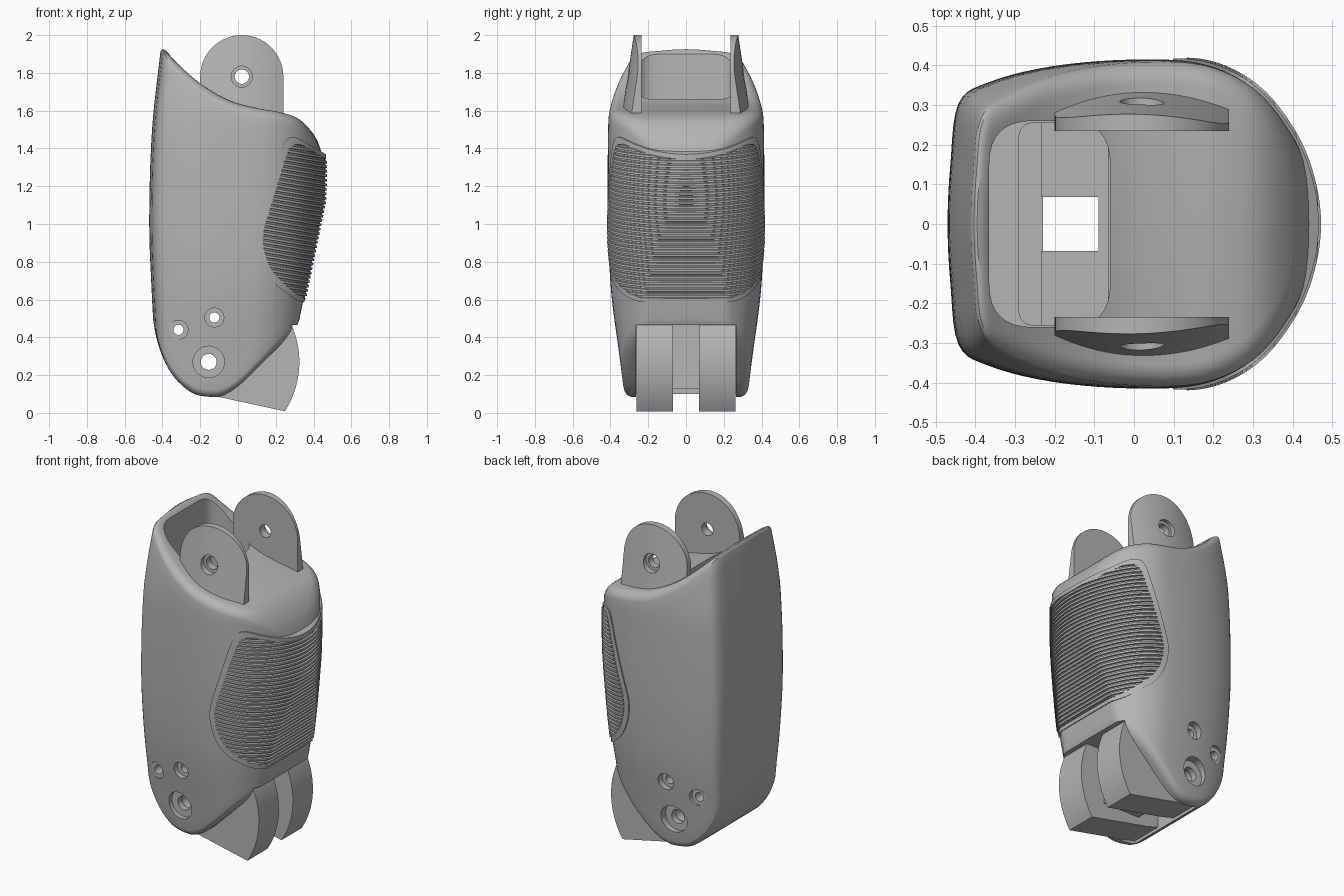
import bpy, bmesh
from math import sin, cos, radians, pi, atan
from mathutils import Vector

if "Cube" in bpy.data.objects:
    bpy.data.objects.remove(bpy.data.objects["Cube"])

grey = bpy.data.materials.new("mid grey")
grey.use_nodes = True
grey.diffuse_color = (0.46, 0.46, 0.46, 1)
grey.node_tree.nodes["Principled BSDF"].inputs["Base Color"].default_value = grey.diffuse_color


def make(name, verts, faces):
    bm = bmesh.new()
    vs = [bm.verts.new(v) for v in verts]
    for f in faces:
        bm.faces.new([vs[i] for i in f])
    bmesh.ops.recalc_face_normals(bm, faces=bm.faces)
    me = bpy.data.meshes.new(name)
    bm.to_mesh(me)
    bm.free()
    me.materials.append(grey)
    ob = bpy.data.objects.new(name, me)
    bpy.context.collection.objects.link(ob)
    return ob


def prism(name, pts, a, b, axis="y"):
    n = len(pts)
    place = (lambda p, d: (p[0], d, p[1])) if axis == "y" else (lambda p, d: (p[0], p[1], d))
    verts = [place(p, d) for d in (a, b) for p in pts]
    sides = [(i, (i + 1) % n, n + (i + 1) % n, n + i) for i in range(n)]
    return make(name, verts, sides + [range(n), range(n, 2 * n)])


def circle(x, z, r, start=0, end=360, n=40):
    full = end - start == 360
    return [(x + r * cos(radians(start + (end - start) * i / n)),
             z + r * sin(radians(start + (end - start) * i / n))) for i in range(n + (not full))]


def rounded(pts, r, n=8):
    # polygon with each corner replaced by a curve
    out = []
    for i, p in enumerate(pts):
        p = Vector(p)
        a, b = Vector(pts[i - 1]) - p, Vector(pts[(i + 1) % len(pts)]) - p
        a, b = (p + v.normalized() * min(r, v.length * 0.45) for v in (a, b))
        for k in range(n + 1):
            t = k / n
            out.append(tuple(a * (1 - t) ** 2 + p * 2 * t * (1 - t) + b * t * t))
    return out


def box(x0, x1, z0, z1):
    return [(x0, z0), (x1, z0), (x1, z1), (x0, z1)]


def curve(pts):
    # smooth interpolation through (key, value) points
    def slope(i):
        a, b = pts[max(i - 1, 0)], pts[min(i + 1, len(pts) - 1)]
        return (b[1] - a[1]) / (b[0] - a[0])

    def f(x):
        x = min(max(x, pts[0][0]), pts[-1][0])
        i = max(k for k in range(len(pts) - 1) if pts[k][0] <= x)
        (x0, y0), (x1, y1) = pts[i], pts[i + 1]
        h = x1 - x0
        t = (x - x0) / h
        return (y0 * (1 + 2 * t) * (1 - t) ** 2 + slope(i) * h * t * (1 - t) ** 2
                + y1 * t * t * (3 - 2 * t) + slope(i + 1) * h * t * t * (t - 1))
    return f


def combine(ob, cutter, operation="DIFFERENCE", keep=False):
    m = ob.modifiers.new("cut", "BOOLEAN")
    m.operation, m.object, m.solver = operation, cutter, "EXACT"
    bpy.context.view_layer.objects.active = ob
    bpy.ops.object.modifier_apply(modifier=m.name)
    if not keep:
        bpy.data.objects.remove(cutter)


# Shell shape: plan outline and limits by height
left = curve([(0, -.44), (.4, -.445), (.6, -.455), (1, -.47), (1.5, -.455), (1.92, -.41)])
right = curve([(0, .34), (.5, .39), (.6, .405), (.95, .44), (1.2, .457), (2, .457)])
width = curve([(.1, .325), (.3, .35), (.6, .39), (.8, .404), (1.1, .412), (1.5, .41),
               (1.6, .404), (1.75, .385), (1.92, .355)])
top = curve([(-.45, 1.985), (-.4, 1.945), (-.34, 1.87), (-.2, 1.745), (-.05, 1.655), (.1, 1.613),
             (.23, 1.59), (.33, 1.55), (.41, 1.46), (.46, 1.35)])
bottom = curve([(-.47, .55), (-.43, .38), (-.36, .22), (-.25, .11), (-.15, .085), (-.08, .092),
                (0, .14), (.1, .235), (.2, .335), (.35, .48)])
plan = [(-1, 0), (-.985, .36), (-.94, .74), (-.77, .87), (-.43, .965), (0, 1.005), (.38, .98),
        (.66, .83), (.86, .56), (.965, .28), (1, 0)]
# One mirrored point past each end keeps the outline round on the centre line
ends = [(plan[1][0], -plan[1][1])] + plan + [(plan[-2][0], -plan[-2][1])]
plan_x, plan_y = (curve([(i - 1, p[k]) for i, p in enumerate(ends)]) for k in (0, 1))
N = 50
half = [(plan_x(i * 10 / N), plan_y(i * 10 / N)) for i in range(N + 1)]
outline = half + [(x, -y) for x, y in half[-2:0:-1]]


def section(p, z, grow=0):
    l, r = left(z) - grow, right(z) + grow
    x = (l + r) / 2 + p[0] * (r - l) / 2
    # the lower back is planed off at a slant
    limit = .345 + .21 * (z - .6) + grow
    return (x if x < limit else limit + .03 * (x - limit)), p[1] * (width(z) + grow)


def loft(name, rings):
    n = 2 * N
    verts = [v for ring in rings for v in ring]
    faces = [(j * n + i, j * n + (i + 1) % n, (j + 1) * n + (i + 1) % n, (j + 1) * n + i)
             for j in range(len(rings) - 1) for i in range(n)]
    for o in (0, len(verts) - n):
        faces += [(o, o + 1, o + n - 1), (o + N - 1, o + N, o + N + 1)]
        faces += [(o + i, o + i + 1, o + n - i - 1, o + n - i) for i in range(1, N - 1)]
    return make(name, verts, faces)


def shell_ring(t, inset=0, drop=0):
    ring = []
    for p in outline:
        x = p[0] * .45
        for _ in range(8):
            lo, hi = bottom(x), top(x)
            z = lo + (hi - lo) * t + drop
            x, y = section(p, z, -inset)
        ring.append((x, y, z))
    return ring


def fillet(r):
    return [(r * (1 - cos(a)), r * (1 - sin(a))) for a in [pi / 2 * k / 6 for k in range(7)]]


rings = [shell_ring(0, i, d) for i, d in reversed(fillet(.04))]
rings += [shell_ring(k / 28) for k in range(2, 27)]
rings += [shell_ring(1, i, -d) for i, d in fillet(.05)]
shell = loft("shell", rings)

# Hollow inside and the pocket for the lower lugs
cavity = rounded([(-.365, -.26), (-.06, -.26), (-.06, .26), (-.365, .26)], .11)
combine(shell, prism("cavity_cutter", cavity, .6, 2.2, "z"))
well = rounded([(-.29, -.255), (-.065, -.255), (-.065, .255), (-.29, .255)], .04)
combine(shell, prism("well_cutter", well, .4, .7, "z"))
combine(shell, prism("pocket_cutter", box(-.23, .5, -.1, .465), -.265, .265))

# Grip: smooth rim and ridged pad wrapped round the back of the shell
pad_shape = [(.26, 1.49), (.6, 1.29), (.6, .575), (.36, .58), (.29, .605), (.14, .73), (.085, .92)]
inner_shape = [(.285, 1.455), (.6, 1.26), (.6, .595), (.36, .6), (.305, .63), (.17, .75), (.12, .92)]


def wrapped(name, levels, shape):
    rings = []
    for z, grow in levels:
        ring = []
        for p in outline:
            x = section(p, z, grow)[0]
            h = z - .17 * (x - .3)
            ring.append((*section(p, h, grow), h))
        rings.append(ring)
    ob = loft(name, rings)
    combine(ob, prism("grip_cutter", rounded(shape, .09), -.6, .6), "INTERSECT")
    return ob


rim = wrapped("grip_rim", [(.45 + .05 * k, .007) for k in range(24)], pad_shape)
pitch = .024
ridge = [(0, .004), (.3, .004), (.4, .013), (.9, .013)]
ridges = wrapped("grip_ridges", [(.5 + pitch * (k + a), g) for k in range(44) for a, g in ridge],
                 inner_shape)
# Open the rim over the ridged area so the grooves stay visible
combine(rim, prism("rim_cutter", rounded(inner_shape, .09), -.6, .6))
parts = [shell, rim, ridges]

# Upper hinge tabs with a curved, leaning outer face
for s, side in ((1, "left"), (-1, "right")):
    tab = prism(side + "_hinge_tab",
                circle(.02, 1.78, .22, 0, 180) + [(-.2, 1.5), (.24, 1.5)], s * .235, s * .4)
    former = prism("tab_former", circle(0, 0, .6, n=160), -1, 1, "z")
    former.location = (0, -.27 * s, 1.6)
    former.rotation_euler.x = s * atan(.15)
    bpy.context.view_layer.update()
    combine(tab, former, "INTERSECT")
    parts.append(tab)

    # Lower lug: a sector about the lower pivot
    lug_shape = circle(-.155, .27, .48, -33, 24, 24) + [(-.06, .464), (-.235, .464), (-.235, .12), (-.15, .095)]
    parts.append(prism(side + "_lower_lug", lug_shape, s * .068, s * .262))

# Web joining the two lugs
parts.append(prism("lug_web", box(-.09, .16, .13, .465), -.08, .08))

# Pin holes with wider counterbores on the outside
holes = [(-.315, .44, .027, .05, .32), (-.125, .505, .027, .05, .335),
         (-.155, .27, .042, .083, .3), (.02, 1.78, .038, .056, .28)]
for x, z, small, big, depth in holes:
    targets = parts[3:7:2] if z > 1 else [p for p in parts if p is shell or "lug" in p.name]
    cutters = [prism("pin_cutter", circle(x, z, small), -.6, .6)]
    cutters += [prism("bore_cutter", circle(x, z, big), s * depth, s * .6) for s in (1, -1)]
    for c in cutters:
        for ob in targets:
            combine(ob, c, keep=True)
        bpy.data.objects.remove(c)

# Smooth shading with crisp edges
bpy.ops.object.select_all(action="DESELECT")
for ob in parts:
    ob.select_set(True)
bpy.context.view_layer.objects.active = shell
bpy.ops.object.shade_smooth_by_angle(angle=radians(32))
